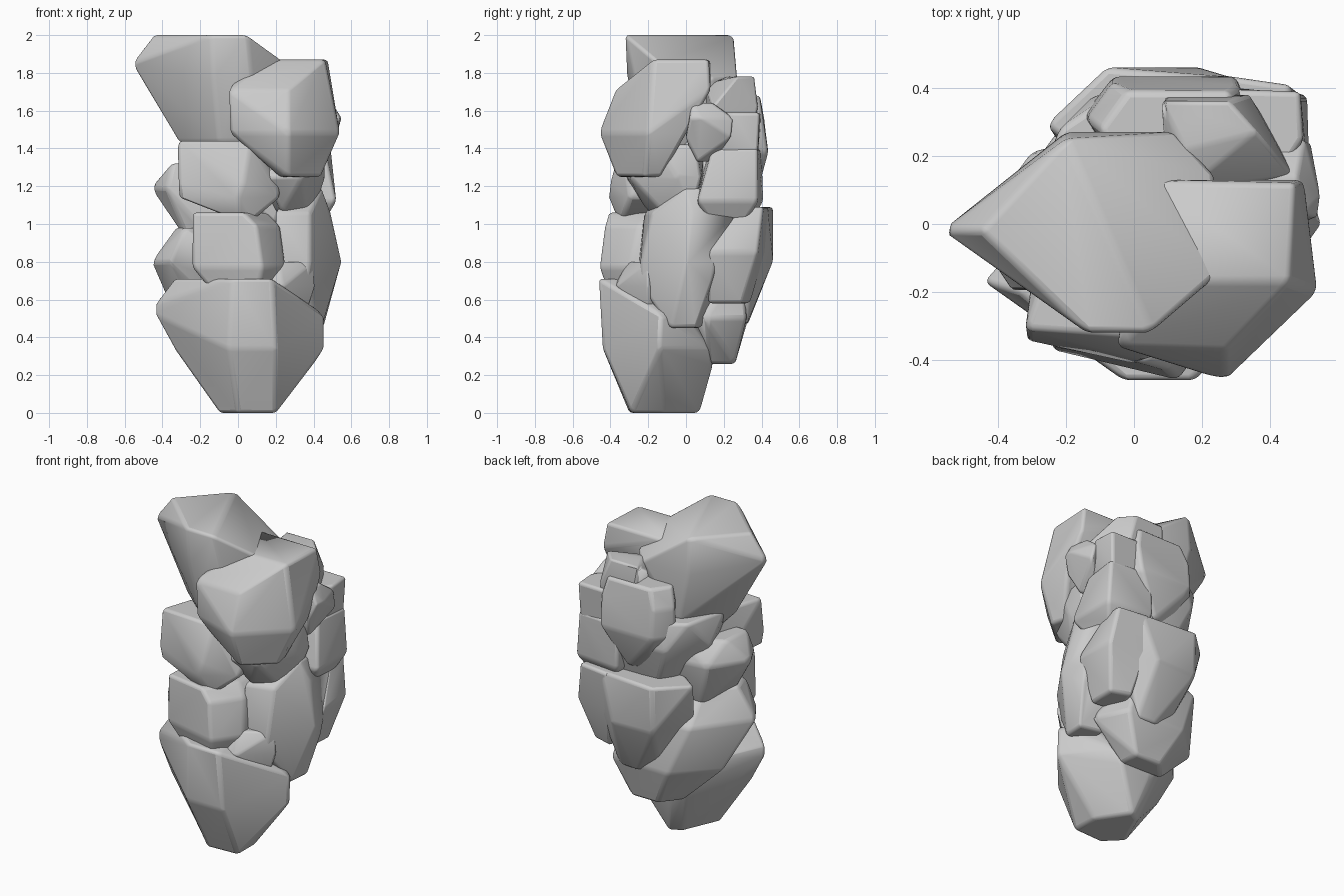
import bpy, bmesh, math


def rock(name, *rings, bevel=0.018):
    """Chiselled boulder: convex hull over a few cross-sections (z, outline), edges softened."""
    bm = bmesh.new()
    for z, outline in rings:
        for x, y in outline:
            bm.verts.new((x, y, z))
    res = bmesh.ops.convex_hull(bm, input=bm.verts[:])
    junk = {g for g in res["geom_interior"] + res["geom_unused"] if isinstance(g, bmesh.types.BMVert)}
    if junk:
        bmesh.ops.delete(bm, geom=list(junk), context='VERTS')
    bmesh.ops.dissolve_limit(bm, angle_limit=math.radians(7), verts=bm.verts[:], edges=bm.edges[:])
    bmesh.ops.recalc_face_normals(bm, faces=bm.faces[:])
    me = bpy.data.meshes.new(name)
    bm.to_mesh(me)
    bm.free()
    ob = bpy.data.objects.new(name, me)
    bpy.context.collection.objects.link(ob)
    mod = ob.modifiers.new("soft_edges", 'BEVEL')
    mod.width, mod.segments = bevel, 3
    mod.limit_method, mod.angle_limit = 'ANGLE', math.radians(18)
    bpy.ops.object.select_all(action='DESELECT')
    ob.select_set(True)
    bpy.context.view_layer.objects.active = ob
    bpy.ops.object.shade_smooth_by_angle(angle=math.radians(40))
    return ob


# Base boulder, narrow foot
rock("base_rock",
     (0.0, [(-0.1, -0.2), (0.0, -0.3), (0.2, -0.29), (0.2, -0.12), (0.07, 0.07), (0.0, 0.03)]),
     (0.25, [(0.0, 0.14), (0.2, 0.14)]),
     (0.34, [(-0.34, -0.18), (-0.05, -0.44), (0.2, -0.44), (0.46, -0.14), (0.25, 0.13), (-0.1, 0.14)]),
     (0.52, [(-0.44, -0.17), (0.46, -0.13), (0.3, 0.0), (-0.2, 0.1)]),
     (0.58, [(-0.44, -0.17)]),
     (0.71, [(-0.34, -0.2), (-0.03, -0.46), (0.18, -0.46), (0.15, -0.25), (-0.2, -0.05)]))

# Lower ring of rocks
rock("lower_back_left_rock",
     (0.26, [(-0.08, 0.14), (0.02, 0.26), (0.2, 0.26), (0.2, 0.12)]),
     (0.5, [(-0.33, 0.1), (-0.1, 0.33), (0.3, 0.32), (0.4, 0.1)]),
     (0.8, [(-0.46, -0.05), (-0.36, -0.2), (-0.22, 0.28), (0.2, 0.3)]),
     (0.98, [(-0.33, -0.05), (-0.28, -0.2), (-0.2, 0.12), (0.1, 0.1)]))
rock("lower_right_rock",
     (0.45, [(0.3, -0.1), (0.44, -0.08), (0.45, 0.05), (0.3, 0.08)]),
     (0.68, [(0.2, -0.24), (0.36, -0.24), (0.49, 0.13)]),
     (0.8, [(0.2, -0.25), (0.38, -0.24), (0.55, 0.0), (0.5, 0.15), (0.2, 0.25)]),
     (1.06, [(0.2, -0.22), (0.38, -0.18), (0.49, 0.03), (0.46, 0.27), (0.2, 0.2)]),
     (1.19, [(0.3, -0.05), (0.44, -0.01), (0.44, 0.06), (0.3, 0.1)]))
rock("front_wedge_rock",
     (0.52, [(0.2, -0.22), (0.36, -0.2), (0.3, -0.1)]),
     (0.67, [(0.16, -0.38), (0.24, -0.37), (0.41, -0.2), (0.25, -0.1)]),
     (0.8, [(0.22, -0.31), (0.4, -0.2), (0.25, -0.1)]), bevel=0.012)
rock("lower_back_right_rock",
     (0.58, [(0.25, 0.14), (0.42, 0.12), (0.43, 0.3), (0.3, 0.34)]),
     (0.85, [(0.2, 0.1), (0.52, 0.12), (0.5, 0.38), (0.25, 0.42)]),
     (1.09, [(0.25, 0.28), (0.45, 0.29), (0.46, 0.41), (0.25, 0.44)]))
rock("lower_back_rock",
     (0.47, [(0.0, 0.25), (0.12, 0.33), (0.24, 0.32), (0.2, 0.2)]),
     (0.8, [(-0.2, 0.2), (-0.08, 0.45), (0.2, 0.46), (0.36, 0.36), (0.3, 0.1)]),
     (1.09, [(-0.26, 0.29), (-0.08, 0.46), (0.3, 0.43), (0.33, 0.25), (0.0, 0.1)]))
rock("lower_front_rock",
     (0.6, [(-0.1, -0.35), (0.1, -0.4), (0.2, -0.1), (-0.1, -0.1)]),
     (0.77, [(-0.24, -0.37), (0.13, -0.46), (0.25, -0.3), (0.25, 0.0), (-0.24, 0.0)]),
     (0.99, [(0.1, -0.43), (0.22, -0.25)]),
     (1.06, [(-0.24, -0.36), (0.03, -0.41), (0.15, -0.2), (0.15, 0.05), (-0.22, 0.0)]))

# Middle ring of rocks
rock("middle_left_rock",
     (0.88, [(-0.25, -0.1), (-0.2, 0.15), (-0.05, 0.1), (-0.1, -0.15)]),
     (1.19, [(-0.46, 0.0), (-0.38, -0.15), (-0.3, 0.22), (0.0, 0.25), (0.0, -0.15)]),
     (1.32, [(-0.35, -0.12), (-0.34, 0.08), (-0.1, 0.2), (0.0, -0.1)]))
rock("middle_front_rock",
     (1.02, [(0.0, -0.36), (0.08, -0.34), (0.0, -0.1)]),
     (1.14, [(-0.31, -0.33), (0.0, -0.41), (0.22, -0.3), (0.2, 0.0), (-0.28, 0.0)]),
     (1.22, [(-0.32, -0.34), (0.03, -0.4), (0.22, -0.26)]),
     (1.44, [(-0.32, -0.31), (0.07, -0.34), (0.12, -0.1), (-0.2, 0.05)]))
rock("middle_right_rock",
     (1.06, [(0.23, -0.2), (0.37, -0.12), (0.4, 0.03), (0.2, 0.05)]),
     (1.25, [(0.15, -0.32), (0.34, -0.3), (0.46, -0.05), (0.45, 0.08), (0.1, 0.1)]),
     (1.42, [(0.2, -0.2), (0.42, -0.15), (0.45, 0.05), (0.1, 0.1)]))
rock("middle_back_right_rock",
     (1.02, [(0.3, 0.1), (0.46, 0.12), (0.46, 0.32), (0.25, 0.35)]),
     (1.12, [(0.15, 0.05), (0.52, 0.06), (0.51, 0.38), (0.2, 0.41)]),
     (1.4, [(0.15, 0.12), (0.46, 0.14), (0.49, 0.38), (0.2, 0.4)]))
rock("middle_back_rock",
     (1.0, [(-0.1, 0.1), (0.0, 0.3), (0.25, 0.3), (0.2, 0.0)]),
     (1.3, [(-0.28, 0.15), (-0.12, 0.38), (0.25, 0.41), (0.3, 0.0), (-0.2, -0.1)]),
     (1.47, [(-0.28, 0.0), (-0.22, 0.28), (-0.1, 0.36), (0.2, 0.35), (0.1, 0.0)]))

# Upper rocks
rock("upper_back_rock",
     (1.14, [(0.02, 0.32), (0.15, 0.37), (0.2, 0.2)]),
     (1.38, [(-0.15, 0.32), (-0.06, 0.435), (0.3, 0.435), (0.38, 0.2), (0.0, 0.1)]),
     (1.56, [(-0.14, 0.31), (-0.06, 0.42), (0.31, 0.41), (0.38, 0.2), (0.0, 0.1)]),
     (1.68, [(-0.1, 0.28), (-0.02, 0.39), (0.28, 0.39), (0.35, 0.2), (0.0, 0.1)]))
rock("upper_back_peak",
     (1.5, [(0.1, 0.36), (0.35, 0.36), (0.45, 0.2), (0.1, 0.1)]),
     (1.62, [(0.1, 0.38), (0.34, 0.38), (0.47, 0.14), (0.1, 0.1)]),
     (1.78, [(0.08, 0.36), (0.28, 0.36), (0.36, 0.27), (0.15, 0.22)]),
     (1.74, [(0.15, 0.1), (0.37, 0.24)]))
rock("upper_back_right_rock",
     (1.36, [(0.2, 0.2), (0.46, 0.18), (0.48, 0.38), (0.2, 0.38)]),
     (1.59, [(0.15, 0.15), (0.43, 0.14), (0.5, 0.25), (0.49, 0.39), (0.2, 0.4)]))
rock("upper_right_chip",
     (1.33, [(0.35, 0.04), (0.46, 0.06), (0.4, 0.15)]),
     (1.46, [(0.3, 0.0), (0.5, 0.0), (0.52, 0.24)]),
     (1.56, [(0.3, 0.0), (0.54, 0.02), (0.55, 0.08), (0.5, 0.25), (0.3, 0.2)]),
     (1.64, [(0.3, 0.02), (0.5, 0.03), (0.48, 0.14), (0.3, 0.15)]), bevel=0.012)
rock("upper_right_rock",
     (1.25, [(0.22, -0.32), (0.27, -0.37), (0.44, -0.22), (0.42, -0.13), (0.25, -0.15)]),
     (1.48, [(-0.04, -0.36), (0.27, -0.46), (0.54, -0.2), (0.5, 0.0), (0.0, 0.0)]),
     (1.71, [(-0.05, -0.36), (0.27, -0.37), (0.5, 0.13), (0.05, 0.08)]),
     (1.87, [(0.16, -0.17), (0.46, -0.17), (0.475, 0.12), (0.04, 0.13)]))
rock("top_rock",
     (1.31, [(-0.2, 0.0), (0.0, -0.12), (0.1, 0.05), (-0.05, 0.17)]),
     (1.44, [(-0.32, -0.05), (-0.1, -0.24), (0.1, -0.2), (0.15, 0.15), (-0.12, 0.25)]),
     (1.77, [(0.24, 0.14), (0.12, 0.27), (-0.2, 0.27), (-0.13, -0.31)]),
     (1.85, [(-0.565, -0.02), (0.26, -0.14)]),
     (2.0, [(-0.45, -0.02), (-0.14, -0.32), (0.05, -0.32), (-0.2, 0.25)]))
